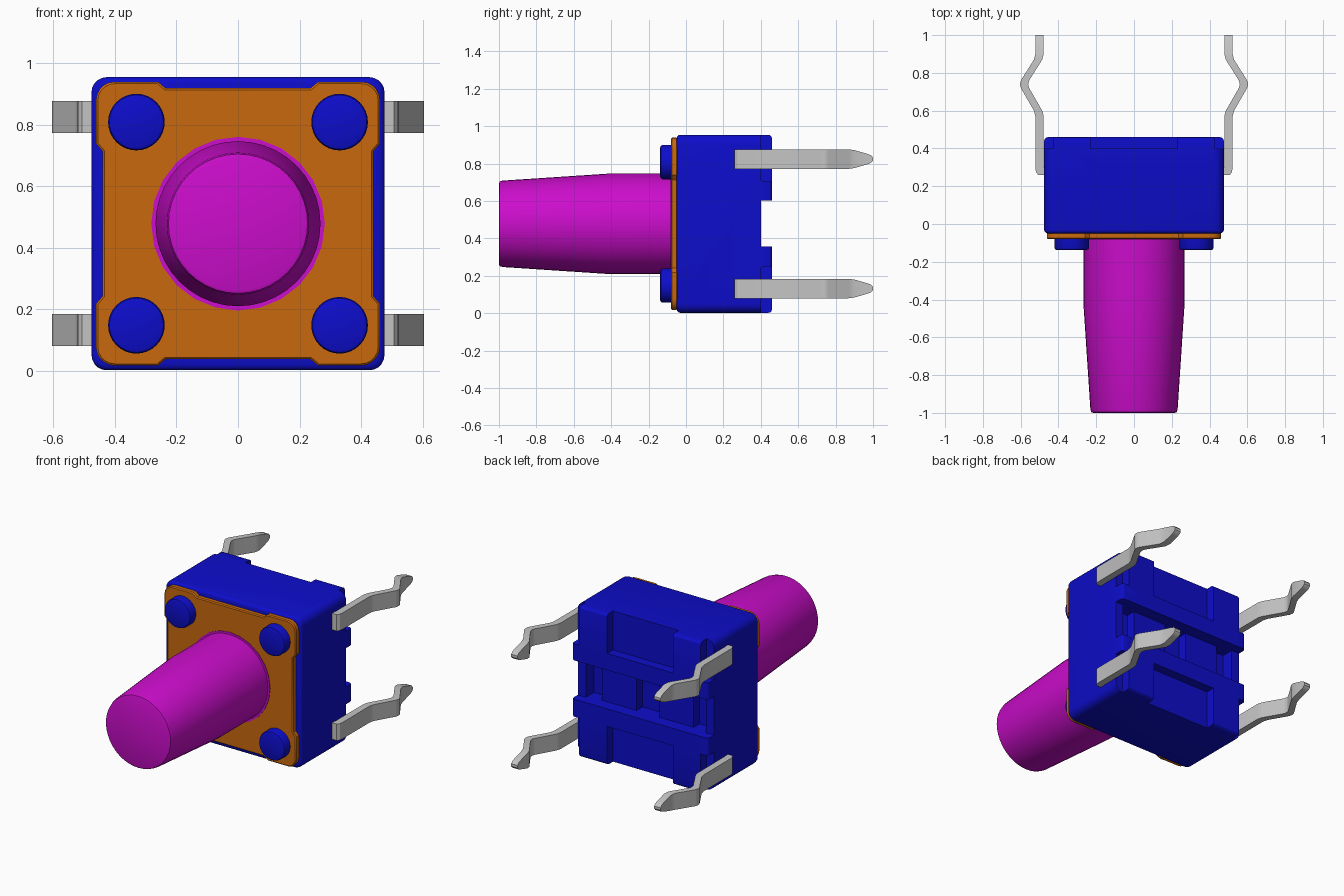
import bpy, bmesh, math
from mathutils import Vector

if "Cube" in bpy.data.objects:
    bpy.data.objects.remove(bpy.data.objects["Cube"], do_unlink=True)

ZC = 0.478      # height of the switch axis
HALF = 0.476    # half width of the housing
parts = []


def material(name, color):
    m = bpy.data.materials.new(name)
    m.use_nodes = True
    m.diffuse_color = (*color, 1)
    bsdf = m.node_tree.nodes["Principled BSDF"]
    bsdf.inputs["Base Color"].default_value = (*color, 1)
    bsdf.inputs["Roughness"].default_value = 0.6
    return m


BLUE = material("blue plastic", (0.004, 0.004, 0.6))
ORANGE = material("orange cover", (0.58, 0.14, 0.004))
MAGENTA = material("magenta plastic", (0.6, 0.004, 0.6))
GREY = material("grey metal", (0.55, 0.55, 0.55))


def finish(name, bm, mat):
    bmesh.ops.recalc_face_normals(bm, faces=bm.faces[:])
    me = bpy.data.meshes.new(name)
    bm.to_mesh(me)
    bm.free()
    ob = bpy.data.objects.new(name, me)
    bpy.context.collection.objects.link(ob)
    me.materials.append(mat)
    parts.append(ob)
    return ob


def apply_modifiers(ob):
    deps = bpy.context.evaluated_depsgraph_get()
    me = bpy.data.meshes.new_from_object(ob.evaluated_get(deps))
    ob.modifiers.clear()
    ob.data = me


def bevel(ob, width, segments=3):
    b = ob.modifiers.new("bevel", "BEVEL")
    b.width, b.segments = width, segments
    b.limit_method, b.angle_limit = "ANGLE", math.radians(50)
    apply_modifiers(ob)


def prism(name, outline, y0, y1, mat):
    """Extrude an outline, given around the switch axis, along y."""
    bm = bmesh.new()
    face = bm.faces.new([bm.verts.new((x, y0, z + ZC)) for x, z in outline])
    geo = bmesh.ops.extrude_face_region(bm, geom=[face])["geom"]
    verts = [g for g in geo if isinstance(g, bmesh.types.BMVert)]
    bmesh.ops.translate(bm, verts=verts, vec=(0, y1 - y0, 0))
    return finish(name, bm, mat)


def box(name, x0, x1, y0, y1, z0, z1, mat=BLUE):
    return prism(name, [(x0, z0), (x1, z0), (x1, z1), (x0, z1)], y0, y1, mat)


def corner(cx, cz, r, start, n=5):
    return [(cx + r * math.cos(start + i * math.pi / 2 / n),
             cz + r * math.sin(start + i * math.pi / 2 / n)) for i in range(n + 1)]


def quarter_turns(points):
    """Repeat one quarter of an outline four times about the axis."""
    out = []
    for q in range(4):
        out += points
        points = [(-z, x) for x, z in points]
    return out


def lathe(name, profile, x, z, mat, segments):
    """Revolve (radius, y) points about an axis along y."""
    bm = bmesh.new()
    vs = [bm.verts.new((r, y, 0)) for r, y in profile]
    edges = [bm.edges.new(p) for p in zip(vs, vs[1:])]
    bmesh.ops.spin(bm, geom=vs + edges, cent=(0, 0, 0), axis=(0, 1, 0),
                   angle=2 * math.pi, steps=segments)
    bmesh.ops.remove_doubles(bm, verts=bm.verts[:], dist=0.0005)
    bmesh.ops.translate(bm, verts=bm.verts[:], vec=Vector((x, 0, z)))
    return finish(name, bm, mat)


# Housing, with rounded corners and rims
r = 0.05
housing = prism("housing", quarter_turns(corner(HALF - r, HALF - r, r, 0)), -0.05, 0.46, BLUE)
bevel(housing, 0.02)

# Cuts in the back: cross channel, deeper pocket, panels and corner steps
cutters = [box("channel_cutter", -1, 1, 0.40, 1, -0.12, 0.125),
           box("pocket_cutter", -0.42, 0.42, 0.32, 1, -0.12, 0.125)]
for s in (-1, 1):
    z0, z1 = sorted((s * 0.23, s * 1))
    cutters.append(box("panel_cutter", -0.23, 0.23, 0.40, 1, z0, z1))
    for sx in (-1, 1):
        x0, x1 = sorted((sx * 0.425, sx * 1))
        cutters.append(box("step_cutter", x0, x1, 0.40, 1, z0, z1))
for c in cutters:
    c.hide_render = True
    m = housing.modifiers.new("cut", "BOOLEAN")
    m.operation, m.solver, m.object = "DIFFERENCE", "EXACT", c
apply_modifiers(housing)
for c in cutters:
    parts.remove(c)
    bpy.data.objects.remove(c, do_unlink=True)

# Raised blocks inside the back pocket
for s, side in ((1, "left"), (-1, "right")):
    x0, x1 = sorted((s * 0.08, s * 0.32))
    box("pocket_block_" + side, x0, x1, 0.31, 0.38, -0.13, 0.135)

# Cover plate: rounded corners and shallow notches along each side
quarter = [(0.44, -0.235), (0.44, 0.235), (0.461, 0.26)]
quarter += corner(0.401, 0.401, 0.06, 0) + [(0.26, 0.461)]
cover = prism("cover_plate", quarter_turns(quarter), -0.08, -0.045, ORANGE)
bevel(cover, 0.006, 1)

# Four round studs on the front
for sx, side in ((1, "left"), (-1, "right")):
    for sz, level in ((1, "upper"), (-1, "lower")):
        lathe(f"stud_{level}_{side}",
              [(0, -0.138), (0.078, -0.138), (0.088, -0.134), (0.092, -0.125),
               (0.092, -0.05), (0, -0.05)],
              sx * 0.33, ZC + sz * 0.33, BLUE, 32)

# Plunger with a thin collar, straight shank and tapered end
lathe("plunger_collar", [(0, -0.084), (0.282, -0.084), (0.282, -0.05), (0, -0.05)],
      0, ZC, MAGENTA, 24)
lathe("plunger", [(0, -1), (0.215, -1), (0.226, -0.996), (0.231, -0.98),
                  (0.268, -0.42), (0.268, -0.05), (0, -0.05)],
      0, ZC, MAGENTA, 40)

# Bent terminal legs: (x, y, half height) along the strip
LEG = [(0.485, 0.26, 0.052), (0.497, 0.275, 0.052), (0.50, 0.30, 0.052),
       (0.50, 0.57, 0.052), (0.508, 0.60, 0.052), (0.577, 0.72, 0.052),
       (0.582, 0.74, 0.052), (0.577, 0.76, 0.052), (0.508, 0.87, 0.052),
       (0.50, 0.90, 0.048), (0.50, 0.97, 0.028), (0.50, 0.99, 0.02), (0.50, 1.0, 0.008)]
for sx, side in ((1, "left"), (-1, "right")):
    for sz, level in ((1, "upper"), (-1, "lower")):
        bm = bmesh.new()
        zc = ZC + sz * 0.346
        rings = [[bm.verts.new((sx * (x + dx * 0.022), y, zc + dz * h))
                  for dx, dz in ((-1, -1), (1, -1), (1, 1), (-1, 1))] for x, y, h in LEG]
        for a, b in zip(rings, rings[1:]):
            for i in range(4):
                j = (i + 1) % 4
                bm.faces.new((a[i], a[j], b[j], b[i]))
        bm.faces.new(rings[0])
        bm.faces.new(rings[-1])
        finish(f"leg_{level}_{side}", bm, GREY)

# Smooth shading with sharp edges kept
bpy.ops.object.select_all(action="DESELECT")
for ob in parts:
    ob.select_set(True)
bpy.context.view_layer.objects.active = housing
bpy.ops.object.shade_smooth_by_angle(angle=math.radians(30))
